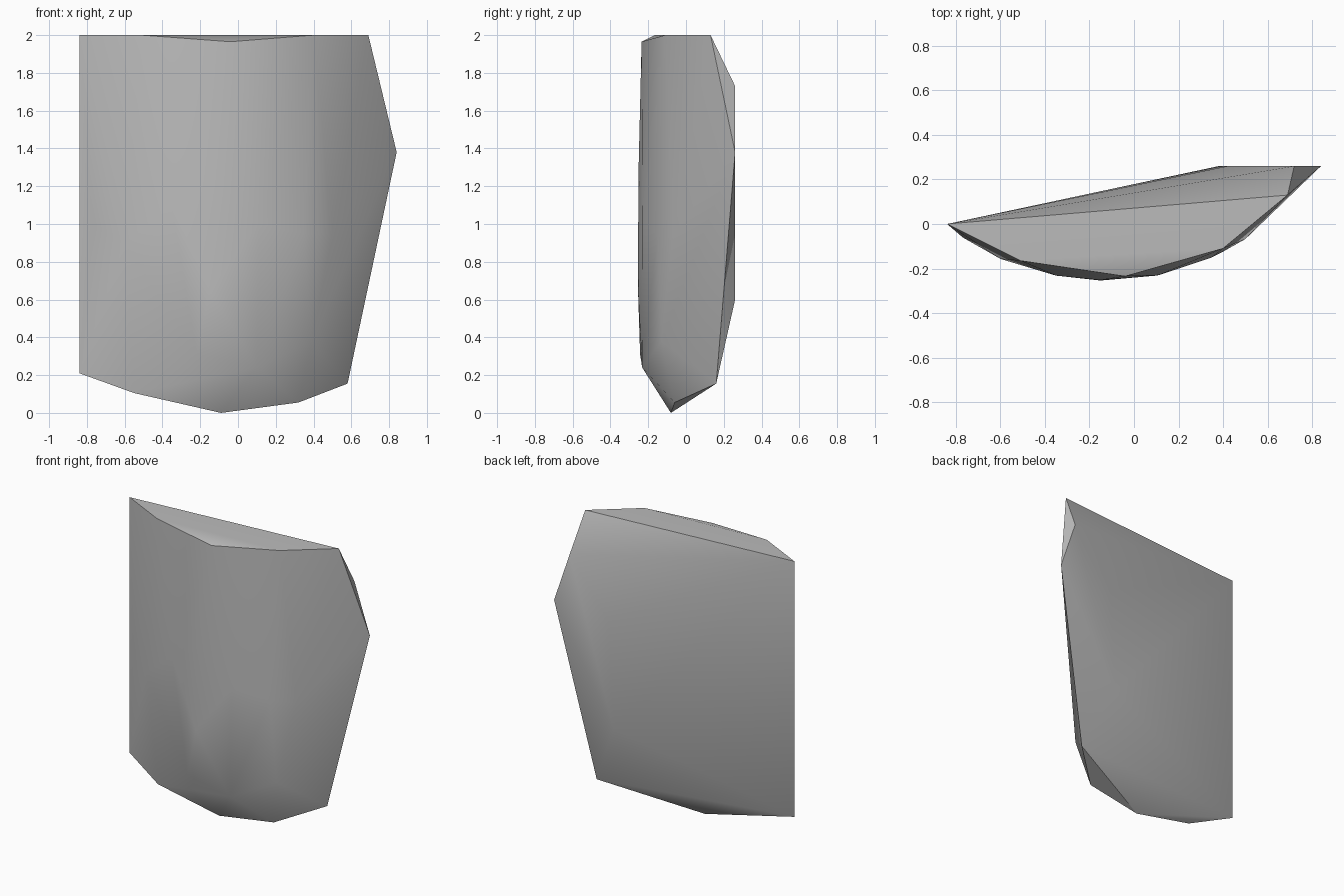
import bpy
import bmesh

cube = bpy.data.objects.get("Cube")
if cube:
    bpy.data.objects.remove(cube, do_unlink=True)

# Corner points of the shard, grouped by region
top_rim = [(-.84, 0, 2), (-.51, -.165, 2), (-.04, -.235, 1.965),
           (.40, -.11, 2), (.69, .13, 2)]
back_plane = [(.72, .26, 1.73), (.84, .26, 1.38), (.42, .26, 1.35), (.38, .26, .6)]
curved_front = [(-.77, -.06, 1.0), (-.60, -.157, .9), (-.35, -.232, 1.1),
                (-.15, -.252, 1.25), (-.15, -.254, .65), (.11, -.23, 1.0),
                (.35, -.15, .95), (.50, -.068, .95)]
lower_front = [(-.22, -.243, .31), (.10, -.232, .24), (.39, -.13, .38)]
bottom_rim = [(-.84, 0, .21), (-.55, -.10, .105), (-.09, -.08, 0),
              (.32, -.06, .055), (.58, .16, .155)]

stone = bpy.data.materials.new("grey stone")
stone.use_nodes = True
color = (.5, .5, .5, 1)
stone.diffuse_color = color
stone.node_tree.nodes["Principled BSDF"].inputs["Base Color"].default_value = color

# Wrap the corners in a convex skin
bm = bmesh.new()
for co in top_rim + back_plane + curved_front + lower_front + bottom_rim:
    bm.verts.new(co)
bmesh.ops.convex_hull(bm, input=bm.verts[:])
loose = [v for v in bm.verts if not v.link_faces]
bmesh.ops.delete(bm, geom=loose, context='VERTS')
bmesh.ops.recalc_face_normals(bm, faces=bm.faces[:])
mesh = bpy.data.meshes.new("stone_shard")
bm.to_mesh(mesh)
bm.free()
mesh.materials.append(stone)
shard = bpy.data.objects.new("stone_shard", mesh)
bpy.context.collection.objects.link(shard)

# Soft curved sides, crisp broken edges
bpy.ops.object.select_all(action='DESELECT')
shard.select_set(True)
bpy.context.view_layer.objects.active = shard
bpy.ops.object.shade_smooth_by_angle(angle=.52)
